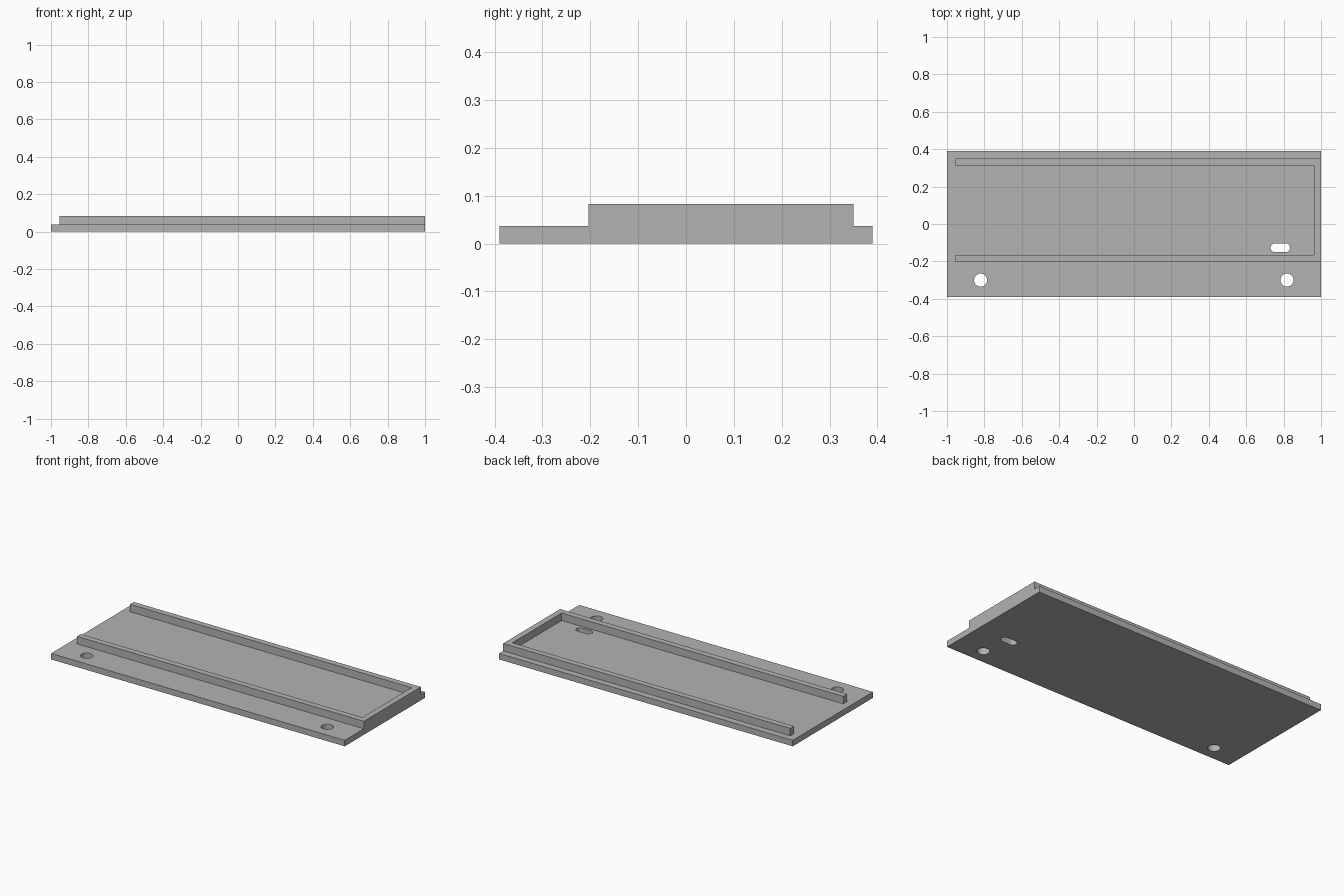
import bpy, bmesh, math

cube = bpy.data.objects.get("Cube")
if cube:
    bpy.data.objects.remove(cube, do_unlink=True)

GREY = (0.45, 0.45, 0.45, 1)
grey = bpy.data.materials.new("plain grey")
grey.diffuse_color = GREY
grey.use_nodes = True
grey.node_tree.nodes["Principled BSDF"].inputs["Base Color"].default_value = GREY

PLATE_TOP, RIM_TOP = 0.037, 0.083


def prism(name, outline, bottom, top):
    """Extrude a counter-clockwise outline upward into a closed solid."""
    bm = bmesh.new()
    face = bm.faces.new([bm.verts.new((x, y, bottom)) for x, y in outline])
    ext = bmesh.ops.extrude_face_region(bm, geom=[face])
    moved = [g for g in ext["geom"] if isinstance(g, bmesh.types.BMVert)]
    bmesh.ops.translate(bm, verts=moved, vec=(0, 0, top - bottom))
    bmesh.ops.recalc_face_normals(bm, faces=bm.faces)
    mesh = bpy.data.meshes.new(name)
    bm.to_mesh(mesh)
    bm.free()
    mesh.materials.append(grey)
    obj = bpy.data.objects.new(name, mesh)
    bpy.context.collection.objects.link(obj)
    return obj


def slot(x, y, radius, half_straight=0.0, steps=16):
    """Outline of a round hole, or of a rounded slot along x."""
    points = []
    for side, start in ((1, -math.pi / 2), (-1, math.pi / 2)):
        last = steps + 1 if half_straight else steps
        for i in range(last):
            a = start + math.pi * i / steps
            points.append((x + side * half_straight + radius * math.cos(a),
                           y + radius * math.sin(a)))
    return points


def combine(target, tool, operation):
    """Apply a boolean and remove the tool object."""
    mod = target.modifiers.new(operation.lower(), "BOOLEAN")
    mod.operation, mod.object, mod.solver = operation, tool, "EXACT"
    bpy.context.view_layer.objects.active = target
    bpy.ops.object.modifier_apply(modifier=mod.name)
    bpy.data.objects.remove(tool, do_unlink=True)


# Base plate
plate = prism("base_plate", [(-1, -0.39), (1, -0.39), (1, 0.39), (-1, 0.39)], 0, PLATE_TOP)

# U-shaped rim: two long rails joined by an end wall, open at the other end
rim = prism("rim", [(-0.955, -0.204), (1, -0.204), (1, 0.35), (-0.955, 0.35),
                    (-0.955, 0.313), (0.963, 0.313), (0.963, -0.166), (-0.955, -0.166)],
            PLATE_TOP, RIM_TOP)
combine(plate, rim, "UNION")

# Two mounting holes in the front ledge and a slot inside the tray
for outline in (slot(-0.82, -0.3, 0.035), slot(0.818, -0.3, 0.035),
                slot(0.782, -0.127, 0.024, 0.028)):
    combine(plate, prism("hole_cutter", outline, -0.1, 0.2), "DIFFERENCE")

# Smooth hole walls, sharp edges elsewhere
bpy.ops.object.select_all(action="DESELECT")
plate.select_set(True)
bpy.context.view_layer.objects.active = plate
bpy.ops.object.shade_smooth_by_angle(angle=math.radians(30))
